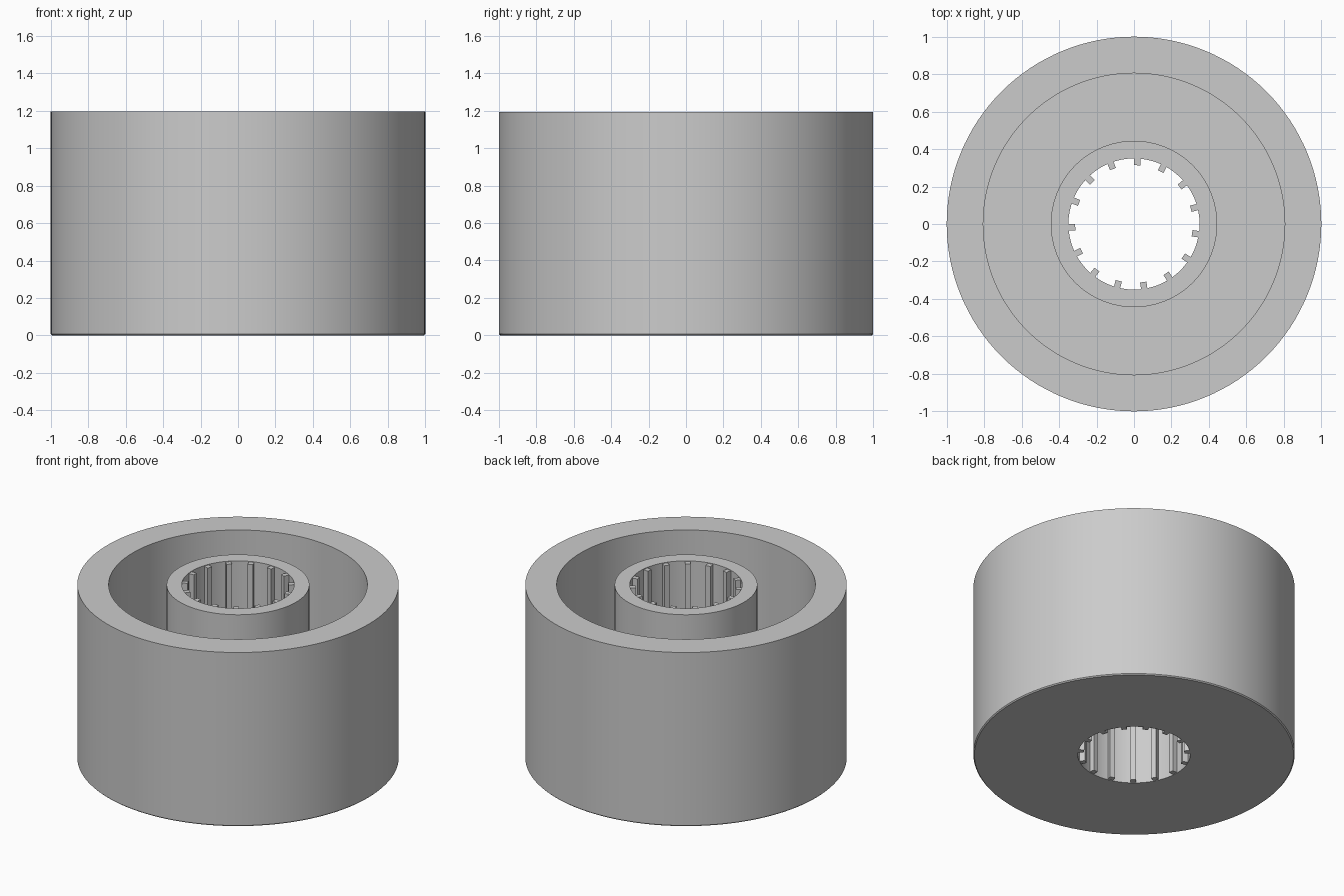
import bpy, bmesh, math
from mathutils import Matrix

if "Cube" in bpy.data.objects:
    bpy.data.objects.remove(bpy.data.objects["Cube"])

HEIGHT = 1.195
FLOOR = 0.2          # thickness of the closed base around the hub
BORE = 0.35
SEGMENTS = 128

grey = bpy.data.materials.new("plain grey")
grey.diffuse_color = (0.6, 0.6, 0.6, 1)
grey.use_nodes = True
grey.node_tree.nodes["Principled BSDF"].inputs["Base Color"].default_value = grey.diffuse_color


def finish(bm, name):
    bmesh.ops.recalc_face_normals(bm, faces=bm.faces)
    mesh = bpy.data.meshes.new(name)
    bm.to_mesh(mesh)
    bm.free()
    mesh.materials.append(grey)
    obj = bpy.data.objects.new(name, mesh)
    bpy.context.collection.objects.link(obj)
    bpy.ops.object.select_all(action='DESELECT')
    obj.select_set(True)
    bpy.context.view_layer.objects.active = obj
    return obj


# Cup body: outer wall, base and hollow hub turned from one closed profile
profile = [(BORE, 0), (0.993, 0), (1, 0.007), (1, HEIGHT), (0.805, HEIGHT),
           (0.805, FLOOR), (0.444, FLOOR), (0.444, HEIGHT), (BORE, HEIGHT)]
bm = bmesh.new()
rings = []
for i in range(SEGMENTS):
    a = 2 * math.pi * i / SEGMENTS
    rings.append([bm.verts.new((r * math.cos(a), r * math.sin(a), z))
                  for r, z in profile])
for i in range(SEGMENTS):
    here, after = rings[i], rings[(i + 1) % SEGMENTS]
    for j in range(len(profile)):
        k = (j + 1) % len(profile)
        bm.faces.new((here[j], after[j], after[k], here[k]))
finish(bm, "cup_body")
bpy.ops.object.shade_smooth_by_angle(angle=math.radians(30))

# Splines: fifteen upright bars around the bore, set slightly into the hub
bm = bmesh.new()
inner, outer, width = 0.314, 0.358, 0.034
low, high = 0.003, HEIGHT - 0.004
for i in range(15):
    turn = Matrix.Rotation(math.radians(87 + 24 * i), 4, 'Z')
    place = Matrix.Translation(((inner + outer) / 2, 0, (low + high) / 2))
    size = Matrix.Diagonal((outer - inner, width, high - low, 1))
    bmesh.ops.create_cube(bm, size=1, matrix=turn @ place @ size)
finish(bm, "bore_splines")
